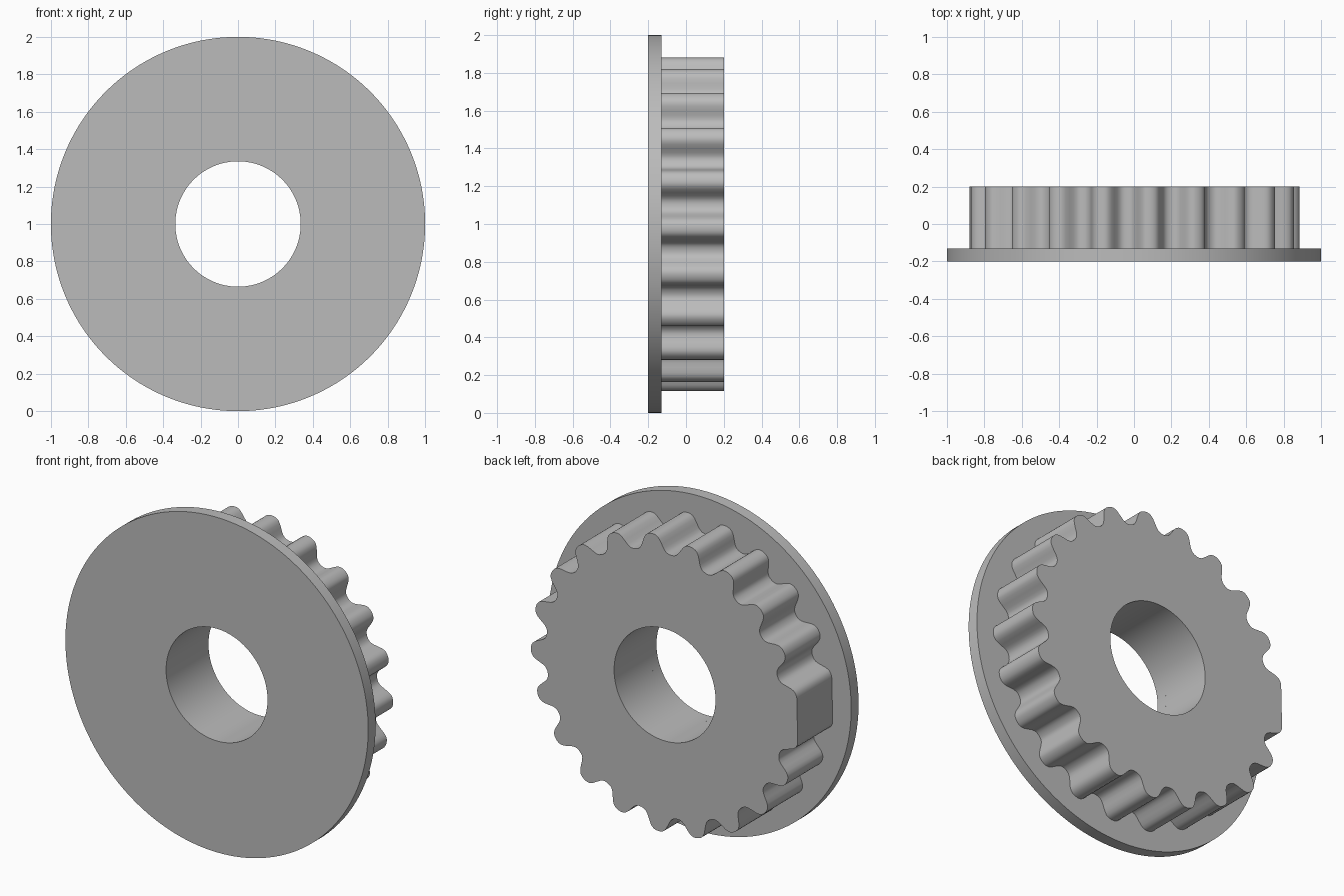
import bpy, bmesh, math

cube = bpy.data.objects.get("Cube")
if cube:
    bpy.data.objects.remove(cube, do_unlink=True)

TEETH = 21
PITCH = math.tau / TEETH
FIRST_TIP = math.radians(-1.4)
TIP_R, ROOT_R, BORE_R = 0.885, 0.785, 0.335

grey = bpy.data.materials.new("plain grey")
grey.use_nodes = True
colour = (0.5, 0.5, 0.5, 1)
grey.diffuse_color = colour
grey.node_tree.nodes["Principled BSDF"].inputs["Base Color"].default_value = colour


def bored_plate(name, radius_at, segments, y_front, y_back, start=0.0):
    """Extrude a radial outline along y, with a round bore through it."""
    bm = bmesh.new()
    rings = []
    for y, bore in ((y_front, False), (y_back, False), (y_back, True), (y_front, True)):
        ring = []
        for i in range(segments):
            a = start + math.tau * i / segments
            r = BORE_R if bore else radius_at(i)
            ring.append(bm.verts.new((r * math.cos(a), y, 1 + r * math.sin(a))))
        rings.append(ring)
    for k in range(4):
        p, q = rings[k], rings[(k + 1) % 4]
        for i in range(segments):
            j = (i + 1) % segments
            bm.faces.new((p[i], p[j], q[j], q[i]))
    bmesh.ops.recalc_face_normals(bm, faces=bm.faces)
    mesh = bpy.data.meshes.new(name)
    bm.to_mesh(mesh)
    bm.free()
    mesh.materials.append(grey)
    obj = bpy.data.objects.new(name, mesh)
    bpy.context.collection.objects.link(obj)
    bpy.ops.object.select_all(action="DESELECT")
    obj.select_set(True)
    bpy.context.view_layer.objects.active = obj
    bpy.ops.object.shade_smooth_by_angle(angle=math.radians(35))
    return obj


# Rounded teeth, with one gap filled by a flat from tip to tip
STEPS = 20


def tooth_radius(i):
    gap, step = divmod(i, STEPS)
    t = step / STEPS
    if gap == TEETH // 2:
        return TIP_R * math.cos(PITCH / 2) / math.cos((t - 0.5) * PITCH)
    wave = math.tanh(1.4 * math.cos(math.tau * t)) / math.tanh(1.4)
    return (TIP_R + ROOT_R) / 2 + (TIP_R - ROOT_R) / 2 * wave


bored_plate("toothed_hub", tooth_radius, TEETH * STEPS, -0.13, 0.2, FIRST_TIP)

# Round flange on the front
bored_plate("front_flange", lambda i: 1.0, 160, -0.2, -0.13)
